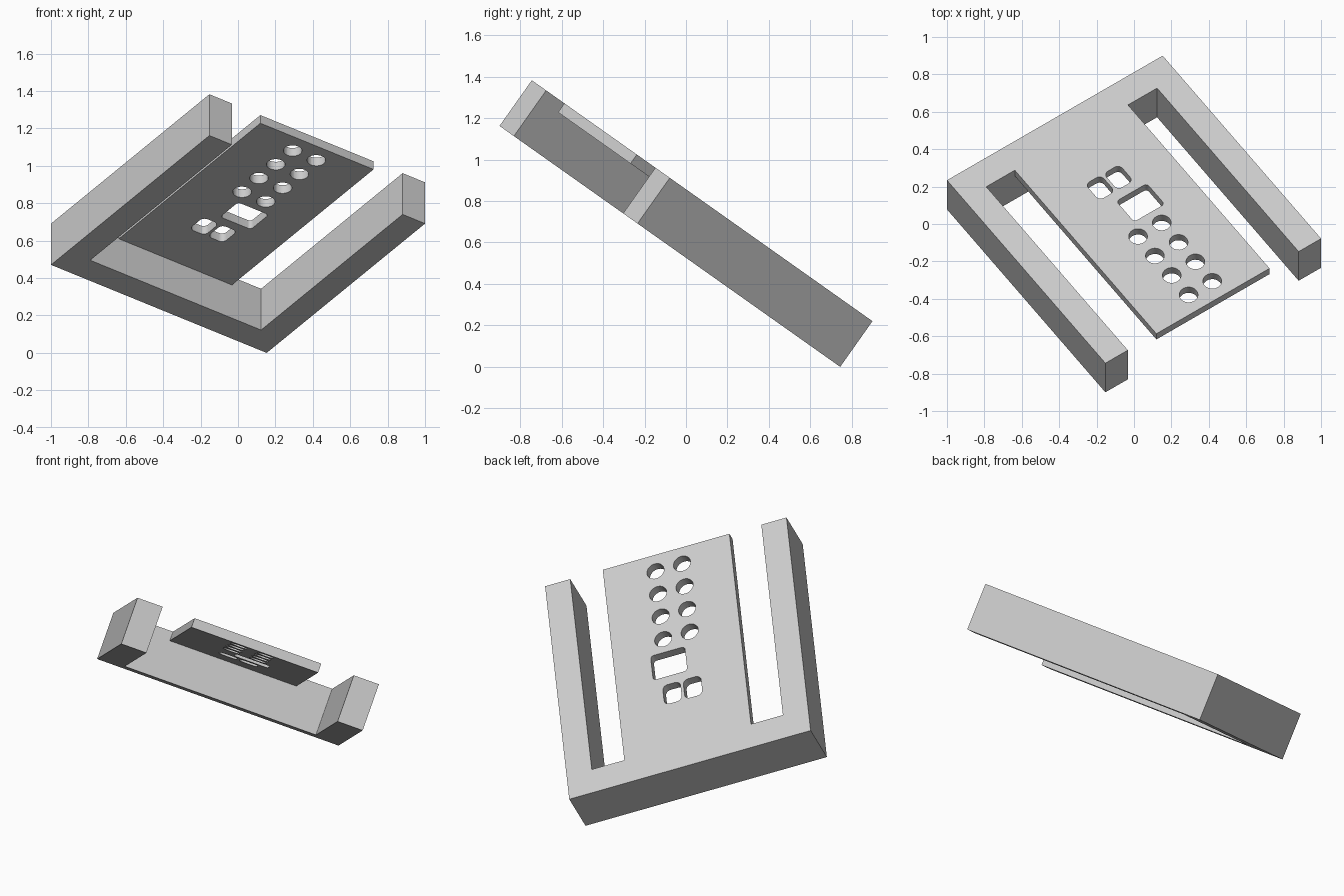
import bpy
import bmesh
from math import asin, cos, pi, sin, sqrt
from mathutils import Matrix

cube = bpy.data.objects.get("Cube")
if cube:
    bpy.data.objects.remove(cube, do_unlink=True)

# Single grey material
grey = bpy.data.materials.new("light_grey")
grey.use_nodes = True
grey.diffuse_color = (0.6, 0.6, 0.6, 1)
grey.node_tree.nodes["Principled BSDF"].inputs["Base Color"].default_value = (0.6, 0.6, 0.6, 1)

# Overall sizes, measured in the plane of the tilted board
WIDTH, LENGTH, DEPTH = 1.4125, 1.467, 0.27
ARM, BAR = 0.147, 0.156
PANEL_LEFT, PANEL_RIGHT, PANEL_DEPTH = 0.334, 1.075, 0.053

# The board leans forward and is turned in its own plane by the same angle
tilt = asin(1 / sqrt(3))
PLACE = (Matrix.Translation((-1, 0.234, 0.691))
         @ Matrix.Rotation(-tilt, 4, 'X') @ Matrix.Rotation(tilt, 4, 'Z'))


def rectangle(x0, y0, x1, y1):
    return [(x0, y0), (x1, y0), (x1, y1), (x0, y1)]


def rounded(cx, cy, w, h, r, steps=6):
    """Rounded rectangle; a circle when w = h = 2r."""
    pts = []
    for k, (sx, sy) in enumerate([(1, 1), (-1, 1), (-1, -1), (1, -1)]):
        for i in range(steps + 1):
            t = (k + i / steps) * pi / 2
            pts.append((cx + sx * (w / 2 - r) + r * cos(t),
                        cy + sy * (h / 2 - r) + r * sin(t)))
    return pts


def plate(name, loops, depth):
    """Extrude an outline with holes down from the top plane."""
    curve = bpy.data.curves.new(name, 'CURVE')
    curve.dimensions = '2D'
    curve.fill_mode = 'BOTH'
    curve.extrude = depth / 2
    for loop in loops:
        spline = curve.splines.new('POLY')
        spline.points.add(len(loop) - 1)
        for point, (x, y) in zip(spline.points, loop):
            point.co = (x, -y, 0, 1)
        spline.use_cyclic_u = True
    obj = bpy.data.objects.new(name, curve)
    bpy.context.collection.objects.link(obj)
    bpy.ops.object.select_all(action='DESELECT')
    obj.select_set(True)
    bpy.context.view_layer.objects.active = obj
    bpy.ops.object.convert(target='MESH')
    obj = bpy.context.view_layer.objects.active

    bm = bmesh.new()
    bm.from_mesh(obj.data)
    bmesh.ops.remove_doubles(bm, verts=bm.verts, dist=0.0001)
    bmesh.ops.recalc_face_normals(bm, faces=bm.faces)
    bm.transform(PLACE @ Matrix.Translation((0, 0, -depth / 2)))
    bm.to_mesh(obj.data)
    bm.free()
    obj.data.materials.clear()
    obj.data.materials.append(grey)
    bpy.ops.object.shade_smooth_by_angle()
    return obj


# Thick U-shaped frame: back bar and two arms
frame = [(0, 0), (WIDTH, 0), (WIDTH, LENGTH), (WIDTH - ARM, LENGTH),
         (WIDTH - ARM, BAR), (ARM, BAR), (ARM, LENGTH), (0, LENGTH)]
plate("u_frame", [frame], DEPTH)

# Thin centre panel with two small windows, one large window and round holes
loops = [rectangle(PANEL_LEFT, BAR, PANEL_RIGHT, LENGTH)]
for x in (0.64, 0.76):
    loops.append(rounded(x, 0.513, 0.103, 0.13, 0.03))
loops.append(rounded(0.76, 0.717, 0.2, 0.165, 0.02))
for row in range(4):
    for x in (0.622, 0.777):
        loops.append(rounded(x, 0.89 + 0.156 * row, 0.1, 0.1, 0.0499))
plate("perforated_panel", loops, PANEL_DEPTH)
